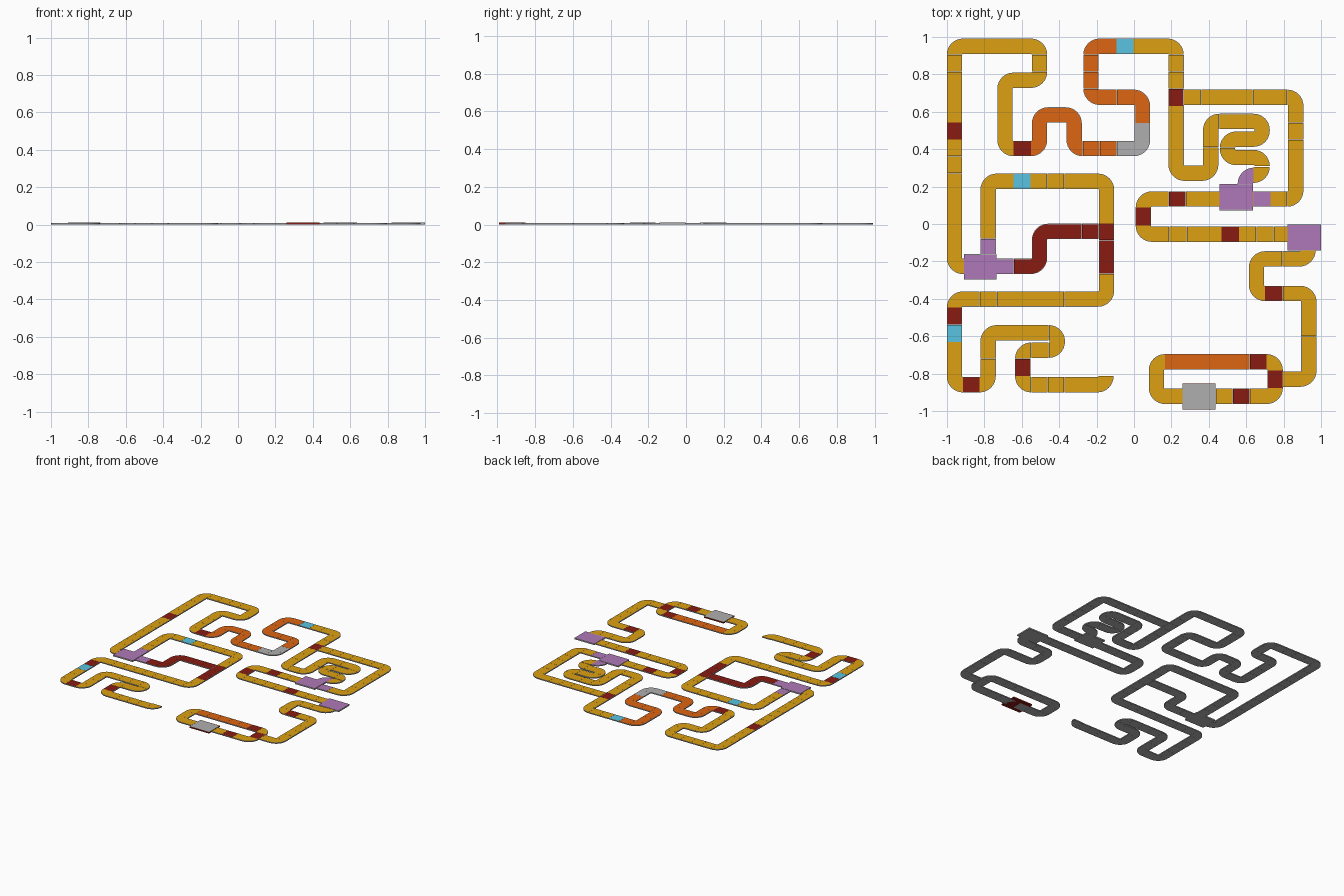
import bpy
import bmesh
import math
from mathutils import Vector

cube = bpy.data.objects.get("Cube")
if cube:
    bpy.data.objects.remove(cube)

TILE = 0.091          # length of one tile
RADIUS = TILE / 2     # centreline radius of a corner tile
HALF = 0.041          # half width of the track
RIM = 0.003           # bare rim beside the coloured top
HEIGHT = 0.008
SHIFT_Y = -0.0065     # centres the whole layout

COLOURS = {
    "grey": (0.43, 0.43, 0.43),
    "yellow": (0.72, 0.35, 0.006),
    "orange": (0.73, 0.13, 0.006),
    "red": (0.25, 0.011, 0.006),
    "blue": (0.10, 0.55, 0.75),
    "purple": (0.43, 0.19, 0.48),
}
NAMES = list(COLOURS)


def make_material(name, rgb):
    mat = bpy.data.materials.new(name)
    mat.use_nodes = True
    colour = (*rgb, 1)
    mat.diffuse_color = colour
    shader = mat.node_tree.nodes["Principled BSDF"]
    shader.inputs["Base Color"].default_value = colour
    shader.inputs["Roughness"].default_value = 0.6
    return mat


MATERIALS = [make_material(n, c) for n, c in COLOURS.items()]

# Coloured areas: colour, centre x, centre y, half extents
S = 0.035
AREAS = [
    ("orange", -0.32, 0.495, 0.23, 0.135),
    ("orange", -0.095, 0.635, 0.185, 0.085),
    ("orange", -0.185, 0.80, 0.095, 0.2),
    ("orange", 0.39, -0.73, 0.22, S),
    ("grey", 0, 0.45, 0.09, 0.09),
    ("red", -0.34, -0.125, 0.295, 0.135),
]
SINGLES = {
    "red": [(-0.96, 0.5), (-0.6, 0.41), (-0.96, -0.486), (-0.87, -0.85),
            (-0.595, -0.765), (0.225, 0.684), (0.23, 0.14), (0.05, 0.045),
            (0.505, -0.048), (0.75, -0.365), (0.66, -0.73), (0.755, -0.82),
            (0.57, -0.915)],
    "blue": [(-0.046, 0.957), (-0.6, 0.235), (-0.96, -0.58)],
    "purple": [(0.68, 0.14), (0.605, 0.253), (-0.78, -0.12), (-0.69, -0.22)],
}
AREAS += [(c, x, y, S, S) for c, spots in SINGLES.items() for x, y in spots]


def colour_at(p):
    for name, x, y, hx, hy in AREAS:
        if abs(p.x - x) < hx and abs(p.y - y) < hy:
            return name
    return "yellow"


def sweep(bm, sections, half, height, top, body="grey"):
    """Closed slab along (point, side) sections with a coloured top strip."""
    profile = [(-half, 0), (-half, height), (RIM - half, height),
               (half - RIM, height), (half, height), (half, 0)]
    rings = []
    for point, side in sections:
        rings.append([bm.verts.new((*(point + side * o), z)) for o, z in profile])
    count = len(profile)
    for a, b in zip(rings, rings[1:]):
        for i in range(count):
            j = (i + 1) % count
            face = bm.faces.new((a[i], a[j], b[j], b[i]))
            face.material_index = NAMES.index(top if i == 2 else body)
    for ring in (rings[0], rings[-1]):
        bm.faces.new(ring).material_index = NAMES.index(body)


def finish(bm, name):
    bmesh.ops.recalc_face_normals(bm, faces=bm.faces)
    mesh = bpy.data.meshes.new(name)
    bm.to_mesh(mesh)
    bm.free()
    for mat in MATERIALS:
        mesh.materials.append(mat)
    obj = bpy.data.objects.new(name, mesh)
    obj.location.y = SHIFT_Y
    bpy.context.collection.objects.link(obj)


def side_of(d):
    return Vector((-d.y, d.x))


def straight(bm, start, end):
    """Row of square tiles between two points."""
    run = end - start
    if run.length < 0.004:
        return
    d = run.normalized()
    n = max(1, round(run.length / TILE))
    gap = d * 0.0005
    for k in range(n):
        a, b = start + run * (k / n), start + run * ((k + 1) / n)
        sections = [(a + gap, side_of(d)), (b - gap, side_of(d))]
        sweep(bm, sections, HALF, HEIGHT, colour_at((a + b) / 2))


def corner(bm, p, d_in, d_out):
    """Quarter-round tile."""
    centre = p + (d_out - d_in) * RADIUS
    turn = 1 if d_in.cross(d_out) > 0 else -1
    sections = []
    steps = 8
    for k in range(steps + 1):
        t = math.pi / 2 * k / steps
        radial = d_in * math.sin(t) - d_out * math.cos(t)
        sections.append((centre + radial * RADIUS, radial * -turn))
    sweep(bm, sections, HALF, HEIGHT, colour_at(sections[steps // 2][0]))


def track(name, start, axis, stops):
    """Track from start; each stop moves along x and y in alternation."""
    points = [Vector(start)]
    for value in stops:
        p = points[-1].copy()
        p[axis] = value
        points.append(p)
        axis = 1 - axis
    dirs = [(b - a).normalized() for a, b in zip(points, points[1:])]
    bm = bmesh.new()
    last = len(dirs) - 1
    for i, d in enumerate(dirs):
        a = points[i] + d * (RADIUS if i > 0 else 0)
        b = points[i + 1] - d * (RADIUS if i < last else 0)
        straight(bm, a, b)
        if i < last:
            corner(bm, points[i + 1], d, dirs[i + 1])
    finish(bm, name)


def plate(name, x0, x1, y0, y1, top, body="grey"):
    bm = bmesh.new()
    mid = (y0 + y1) / 2
    side = Vector((0, 1))
    sections = [(Vector((x, mid)), side) for x in (x0, x1)]
    sweep(bm, sections, (y1 - y0) / 2, 0.0105, top, body)
    finish(bm, name)


X, Y = 0, 1

# Tracks
track("upper_track", (-0.9, -0.22), X,
      [-0.96, 0.957, -0.505, 0.775, -0.69, 0.41, -0.505, 0.59, -0.32, 0.41,
       0.045, 0.684, -0.23, 0.957, 0.225, 0.638])
track("winding_track", (0.225, 0.638), Y,
      [0.278, 0.41, 0.555, 0.685, 0.46, 0.5, 0.362, 0.685, 0.267, 0.595, 0.21])
track("right_track", (0.267, 0.684), X, [0.865, 0.14, 0.05, -0.048, 0.84])
track("lower_right_track", (0.93, -0.12), Y,
      [-0.18, 0.655, -0.365, 0.935, -0.823, 0.797])
track("ring_track", (0.4385, -0.73), X, [0.755, -0.915, 0.12, -0.73, 0.4385])
track("lower_left_track", (-0.78, -0.16), Y,
      [0.235, -0.147, -0.395, -0.96, -0.853, -0.78, -0.575, -0.41, -0.668,
       -0.595, -0.853, -0.15, -0.8075])
track("shortcut_track", (-0.735, -0.22), X, [-0.505, -0.033, -0.189])

# Plates
plate("left_plate", -0.91, -0.735, -0.29, -0.155, "purple")
plate("middle_plate", 0.457, 0.635, 0.08, 0.22, "purple")
plate("right_plate", 0.82, 1.0, -0.135, 0.005, "purple")
plate("finish_plate", 0.26, 0.435, -0.985, -0.845, "grey", "red")
